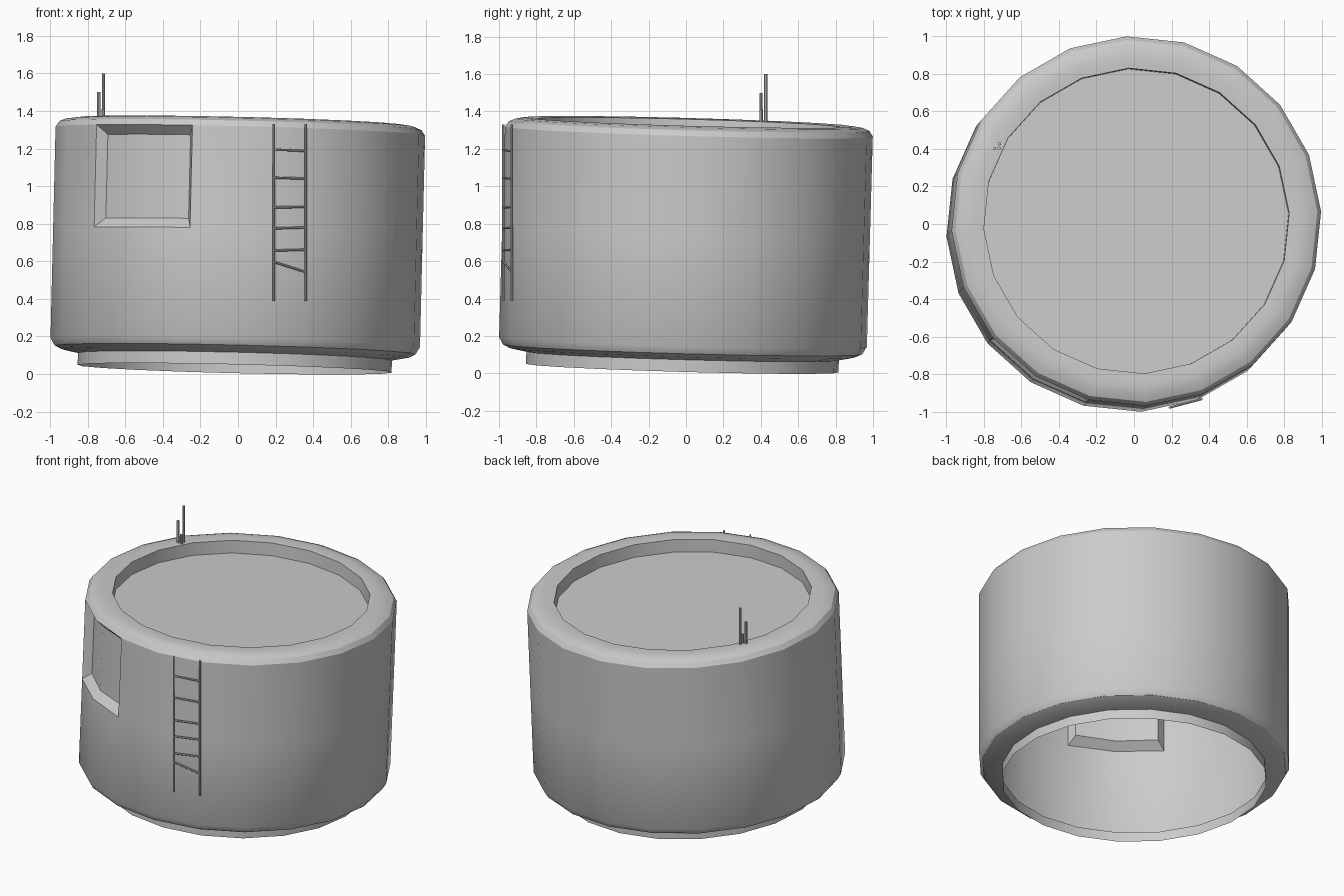
import bpy, bmesh, math
from mathutils import Matrix, Vector

if "Cube" in bpy.data.objects:
    bpy.data.objects.remove(bpy.data.objects["Cube"])

N = 20
OFFSET = math.radians(3)
# leaning axis of the drum
UP = Vector((0.024, 0.028, 1)).normalized()
TILT = Matrix.Translation((-0.018, -0.02, 0.028)) @ Vector((0, 0, 1)).rotation_difference(UP).to_matrix().to_4x4()


def finish(bm, name):
    mesh = bpy.data.meshes.new(name)
    bm.to_mesh(mesh)
    bm.free()
    ob = bpy.data.objects.new(name, mesh)
    bpy.context.collection.objects.link(ob)
    bpy.ops.object.select_all(action='DESELECT')
    ob.select_set(True)
    bpy.context.view_layer.objects.active = ob
    bpy.ops.object.shade_smooth_by_angle(angle=math.radians(30))
    return ob


def rod(name, a, b, r, sides=8):
    a, b = Vector(a), Vector(b)
    d = b - a
    m = Matrix.Translation((a + b) / 2) @ Vector((0, 0, 1)).rotation_difference(d.normalized()).to_matrix().to_4x4()
    bm = bmesh.new()
    bmesh.ops.create_cone(bm, cap_ends=True, segments=sides, radius1=r, radius2=r, depth=d.length, matrix=m)
    return finish(bm, name)


# drum shell: open underneath, foot ring, rounded shoulders, sunken roof
profile = [(0.837, 0.0), (0.837, 0.065), (0.925, 0.082), (0.962, 0.10), (0.985, 0.14),
           (0.985, 0.72), (0.985, 1.265), (0.965, 1.295), (0.93, 1.31),
           (0.88, 1.317), (0.814, 1.312), (0.812, 1.225)]
WALL = 5            # profile span holding the recessed window
WINDOW = (12, 13)   # the two facets it covers
bm = bmesh.new()
rings = [[bm.verts.new((r * math.cos(OFFSET + k * math.tau / N),
                        r * math.sin(OFFSET + k * math.tau / N), z)) for k in range(N)]
         for r, z in profile]
for i in range(len(rings) - 1):
    for k in range(N):
        if i == WALL and k in WINDOW:
            continue
        j = (k + 1) % N
        bm.faces.new((rings[i][k], rings[i][j], rings[i + 1][j], rings[i + 1][k]))
bm.faces.new(rings[-1])

# window pocket: inset and pushed inwards
mid = OFFSET + 13 * math.tau / N
inward = Vector((-math.cos(mid), -math.sin(mid), 0)) * 0.048
along = Vector((-math.sin(mid), math.cos(mid), 0)) * 0.042
low, high = rings[WALL][12:15], rings[WALL + 1][12:15]
ilow = [bm.verts.new(v.co + inward - along * (n - 1) + Vector((0, 0, 0.05))) for n, v in enumerate(low)]
ihigh = [bm.verts.new(v.co + inward - along * (n - 1) - Vector((0, 0, 0.05))) for n, v in enumerate(high)]
for n in range(2):
    bm.faces.new((ilow[n], ilow[n + 1], ihigh[n + 1], ihigh[n]))
    bm.faces.new((low[n], low[n + 1], ilow[n + 1], ilow[n]))
    bm.faces.new((ihigh[n], ihigh[n + 1], high[n + 1], high[n]))
bm.faces.new((low[0], ilow[0], ihigh[0], high[0]))
bm.faces.new((ilow[2], low[2], high[2], ihigh[2]))
bm.transform(TILT)
finish(bm, "drum_shell")

# ladder with crooked rungs
lx, ly, rx, ry = 0.19, -0.977, 0.36, -0.932
rod("ladder_rail_left", (lx, ly, 0.39), (lx, ly, 1.33), 0.006)
rod("ladder_rail_right", (rx, ry, 0.39), (rx, ry, 1.33), 0.006)
for i, (zl, zr) in enumerate([(1.195, 1.187), (1.045, 1.04), (0.887, 0.889),
                              (0.775, 0.78), (0.657, 0.662), (0.597, 0.543)]):
    rod(f"ladder_rung_{i + 1}", (lx, ly, zl), (rx, ry, zr), 0.006)

# roof antennas
for i, (x, y, top) in enumerate([(-0.742, 0.401, 1.5), (-0.716, 0.427, 1.6), (-0.718, 0.403, 1.41)]):
    rod(f"antenna_{i + 1}", (x, y, 1.335), (x, y, top), 0.009)
